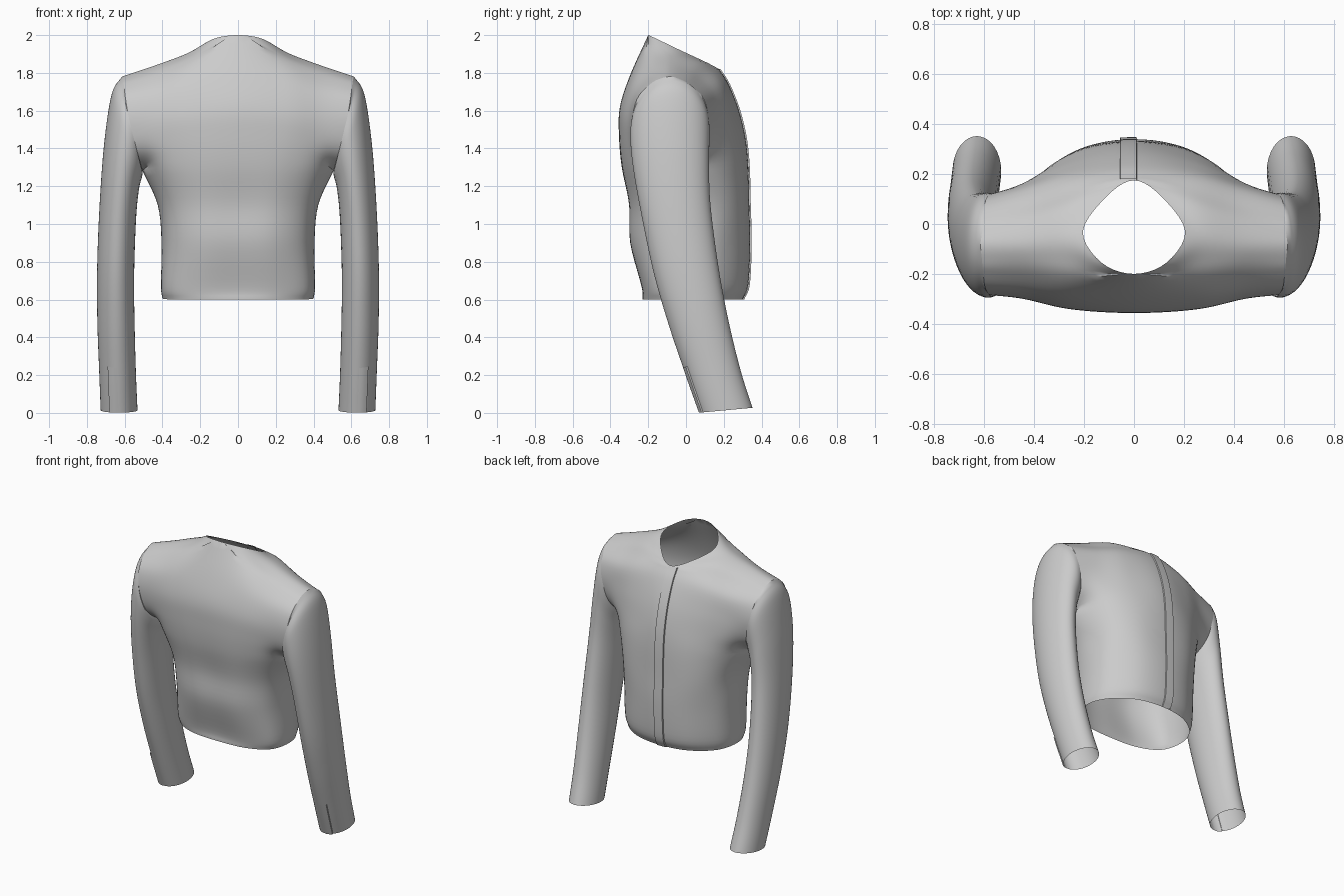
import bpy, bmesh, math
from mathutils import Vector

if "Cube" in bpy.data.objects:
    bpy.data.objects.remove(bpy.data.objects["Cube"])


def spline(pts, n, pre=None, post=None):
    """Catmull-Rom curve through pts, n steps per span; pre/post shape the ends."""
    p = [Vector(q) for q in pts]
    p = [Vector(pre) if pre else p[0] * 2 - p[1]] + p + [Vector(post) if post else p[-1] * 2 - p[-2]]
    out = []
    for i in range(1, len(p) - 2):
        a, b, c, d = p[i - 1:i + 3]
        for k in range(n):
            t = k / n
            out.append((b * 2 + (c - a) * t + (a * 2 - b * 5 + c * 4 - d) * t ** 2
                        + (b * 3 - a - c * 3 + d) * t ** 3) * 0.5)
    return out + [p[-2].copy()]


def build(name, grids, mirror=True, closed=False):
    """Mesh from grids of points, welded, smoothed and mirrored in x."""
    bm = bmesh.new()
    for g in grids:
        vs = [[bm.verts.new(p) for p in row] for row in g]
        m = len(g[0])
        for a, b in zip(vs, vs[1:]):
            for j in range(m if closed else m - 1):
                k = (j + 1) % m
                bm.faces.new((a[j], a[k], b[k], b[j]))
    bmesh.ops.remove_doubles(bm, verts=bm.verts, dist=0.0005)
    bmesh.ops.recalc_face_normals(bm, faces=bm.faces)
    me = bpy.data.meshes.new(name)
    bm.to_mesh(me)
    bm.free()
    me.shade_smooth()
    me.set_sharp_from_angle(angle=math.radians(40))
    ob = bpy.data.objects.new(name, me)
    bpy.context.collection.objects.link(ob)
    if mirror:
        ob.modifiers.new("mirror", 'MIRROR').merge_threshold = 0.001
    return ob


# half panels: rows from hem to shoulder, centre line to side seam / armhole
BUTTON_SIDE = [
    [(0, .30, .60), (.2, .265, .60), (.35, .15, .60), (.40, 0, .605)],
    [(0, .33, .68), (.21, .29, .68), (.365, .16, .68), (.408, 0, .67)],
    [(0, .34, .90), (.21, .30, .90), (.365, .17, .90), (.405, 0, .90)],
    [(0, .335, 1.1), (.22, .30, 1.1), (.37, .18, 1.1), (.425, -.03, 1.1)],
    [(0, .33, 1.3), (.24, .285, 1.3), (.41, .16, 1.29), (.505, -.08, 1.28)],
    [(0, .315, 1.45), (.24, .265, 1.45), (.42, .175, 1.42), (.53, .08, 1.37)],
    [(0, .28, 1.6), (.25, .235, 1.59), (.43, .165, 1.56), (.57, .12, 1.52)],
    [(0, .225, 1.74), (.24, .195, 1.73), (.43, .14, 1.69), (.595, .095, 1.66)],
    [(0, .175, 1.82), (.22, .135, 1.81), (.42, .07, 1.77), (.605, .02, 1.74)],
    [(.11, .11, 1.855), (.26, .06, 1.86), (.43, .01, 1.815), (.61, -.04, 1.77)],
    [(.205, -.03, 1.92), (.3, -.05, 1.888), (.45, -.07, 1.835), (.615, -.085, 1.78)]]
PLAIN_SIDE = [
    [(0, -.23, .60), (.2, -.215, .60), (.35, -.14, .60), (.40, 0, .605)],
    [(0, -.235, .67), (.21, -.225, .67), (.365, -.15, .67), (.408, 0, .67)],
    [(0, -.295, .90), (.2, -.28, .90), (.355, -.18, .90), (.405, 0, .90)],
    [(0, -.30, 1.1), (.21, -.29, 1.1), (.37, -.2, 1.1), (.425, -.03, 1.1)],
    [(0, -.34, 1.3), (.24, -.325, 1.3), (.42, -.25, 1.3), (.505, -.08, 1.28)],
    [(0, -.355, 1.47), (.25, -.34, 1.46), (.43, -.29, 1.42), (.53, -.245, 1.37)],
    [(0, -.35, 1.62), (.26, -.335, 1.6), (.44, -.30, 1.56), (.57, -.285, 1.52)],
    [(0, -.295, 1.79), (.25, -.29, 1.75), (.44, -.27, 1.69), (.595, -.26, 1.66)],
    [(0, -.20, 2.0), (.22, -.215, 1.875), (.43, -.20, 1.785), (.605, -.19, 1.74)],
    [(.13, -.155, 1.98), (.26, -.14, 1.895), (.44, -.135, 1.825), (.61, -.135, 1.77)],
    [(.205, -.03, 1.92), (.3, -.05, 1.888), (.45, -.07, 1.835), (.615, -.085, 1.78)]]
N, ARMPIT, NECK = 5, 4, 8


def columns(panel, other):
    """Vertical curves, with corners at the neck point and the armpit."""
    cols = []
    for c in range(4):
        pts, over = [r[c] for r in panel], other[9][c]
        cut = {0: NECK, 3: ARMPIT}.get(c)
        if cut:
            pre = (-pts[9][0], pts[9][1], pts[9][2]) if c == 0 else other[5][3]
            cols.append(spline(pts[:cut + 1], N)[:-1] + spline(pts[cut:], N, pre, over))
        else:
            cols.append(spline(pts, N, None, over))
    return list(zip(*cols))


def surface(rows, other):
    grid = []
    for i, (r, o) in enumerate(zip(rows, other)):
        pre = (-r[1].x, r[1].y, r[1].z) if i <= NECK * N else None
        row = spline(r, 6, pre, o[2] if i <= ARMPIT * N else None)
        for p in row:
            p.x = max(p.x, 0)
        grid.append(row)
    return grid


rows_a, rows_b = columns(BUTTON_SIDE, PLAIN_SIDE), columns(PLAIN_SIDE, BUTTON_SIDE)
grid_a, grid_b = surface(rows_a, rows_b), surface(rows_b, rows_a)
build("jacket_body", [grid_a, grid_b])

# overlapping placket down the centre opening
placket = []
for row in grid_a[:NECK * N + 1]:
    p, d = row[0], row[1]
    lo = p.y - (p.y - d.y) * .6
    placket.append([(-.057, lo - .004, p.z), (-.055, lo + .007, p.z), (-.02, p.y + .008, p.z),
                    (.01, p.y + .008, p.z), (.012, p.y - .004, p.z)])
build("placket", [placket], mirror=False)

# sleeve sections: outer x, z, inner x, z, y limits
SECTIONS = [(.615, 1.78, .505, 1.28, .12, -.29),
            (.668, 1.69, .508, 1.25, .125, -.295),
            (.706, 1.45, .525, 1.18, .122, -.28),
            (.73, 1.15, .54, 1.02, .13, -.24),
            (.745, .80, .55, .72, .172, -.172),
            (.745, .50, .547, .45, .225, -.09),
            (.735, .22, .54, .20, .29, 0),
            (.727, .014, .532, .014, .352, .07)]
sections = spline(SECTIONS, 6)


def sleeve_point(s, t, grow=1.0):
    ox, oz, ix, iz, y1, y0 = s
    c, k = math.cos(t) * grow, math.sin(t) * grow
    return Vector(((ox + ix) / 2 - (ox - ix) / 2 * c, (y1 + y0) / 2 + (y1 - y0) / 2 * k,
                   (oz + iz) / 2 - (oz - iz) / 2 * c + .013 * k))


# sleeve starts exactly on the armhole edge of the body
edge = [r[-1] for r in grid_a[ARMPIT * N:]] + [r[-1] for r in grid_b[ARMPIT * N + 1:-1]][::-1]
angles = [math.atan2((p.y + .085) / .205, (1.53 - p.z) / .25) for p in edge]
build("sleeve", [[edge] + [[sleeve_point(s, t) for t in angles] for s in sections[1:]]], closed=True)

# cuff vent: thin overlapping flap on each sleeve
vent = []
for s in sections[-8:]:
    vent.append([sleeve_point(s, math.radians(a), g)
                 for a, g in ((238, .98), (240, 1.05), (250, 1.04), (262, 1.02), (275, .99))])
build("cuff_vent", [vent])
